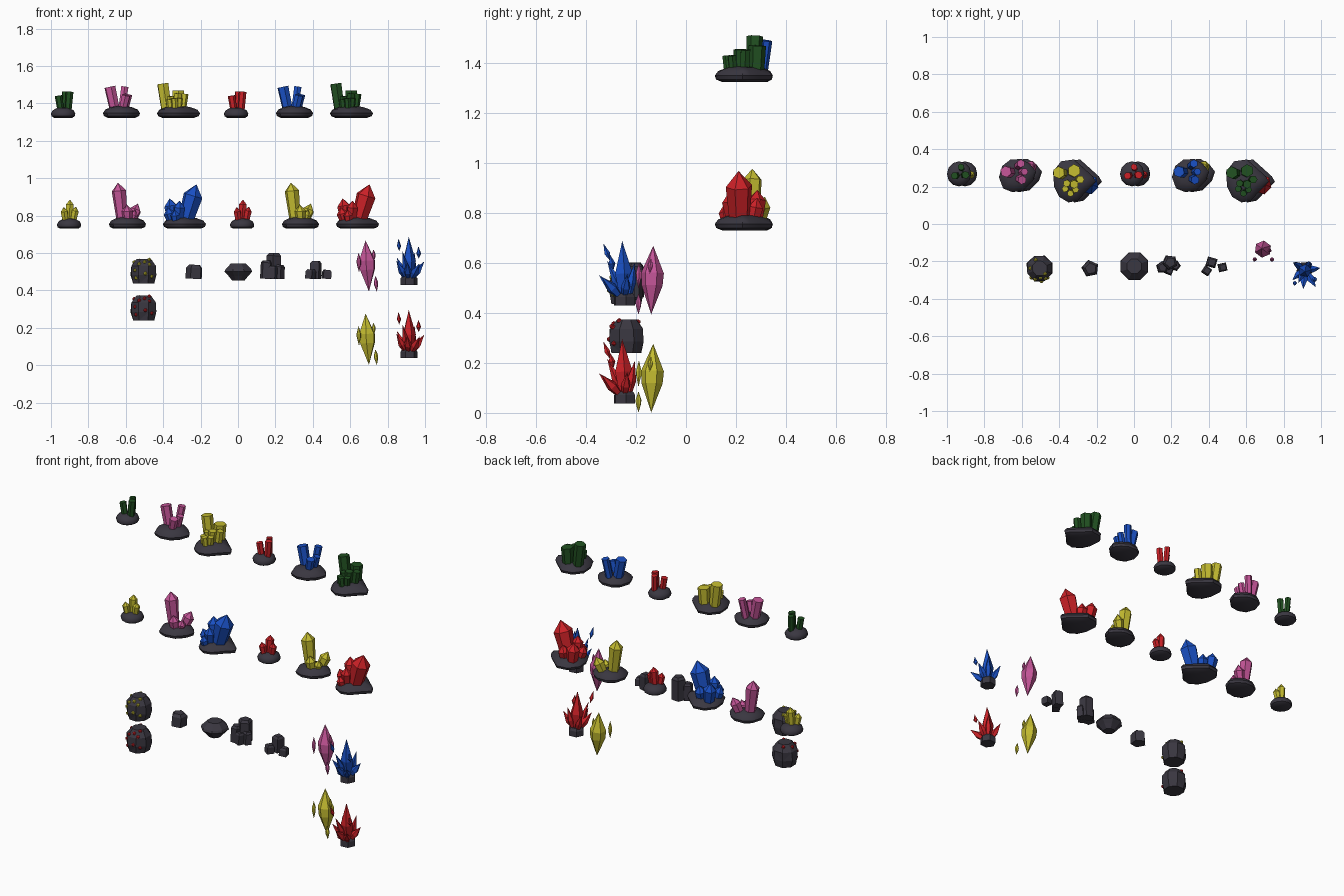
import bpy, bmesh, math, random
from mathutils import Vector
from mathutils.bvhtree import BVHTree

if "Cube" in bpy.data.objects:
    bpy.data.objects.remove(bpy.data.objects["Cube"])

random.seed(4)
COL = {"stone": (.042, .038, .052), "red": (.6, .015, .02), "blue": (.01, .08, .55),
       "yellow": (.55, .5, .03), "green": (.015, .08, .015), "pink": (.55, .09, .31)}
MATS = {}
for k, c in COL.items():
    MATS[k] = bpy.data.materials.new(k)
    MATS[k].diffuse_color = (*c, 1)


def finish(bm, name, col, smooth=False):
    bmesh.ops.recalc_face_normals(bm, faces=bm.faces[:])
    me = bpy.data.meshes.new(name)
    bm.to_mesh(me)
    bm.free()
    me.materials.append(MATS[col])
    ob = bpy.data.objects.new(name, me)
    bpy.context.collection.objects.link(ob)
    if smooth:
        bpy.context.view_layer.objects.active = ob
        ob.select_set(True)
        bpy.ops.object.shade_smooth_by_angle(angle=math.radians(40))
        ob.select_set(False)
    return ob


def loft(bm, rings):
    # skin closed rings; a one-point ring makes a tip, end rings are capped
    vs = [[bm.verts.new(p) for p in r] for r in rings]
    for a, b in zip(vs, vs[1:]):
        n = max(len(a), len(b))
        for i in range(n):
            j = (i + 1) % n
            q = [a[i % len(a)], a[j % len(a)], b[j % len(b)], b[i % len(b)]]
            bm.faces.new(list(dict.fromkeys(q)))
    for r in (vs[0], vs[-1]):
        if len(r) > 2:
            bm.faces.new(r)


def spike(bm, a, b, prof, sides=6, spin=0.3):
    # prism along a-b, prof = (fraction along, radius)
    a, b = Vector(a), Vector(b)
    q = (b - a).to_track_quat('Z', 'Y')
    rings = []
    for t, r in prof:
        c = a.lerp(b, t)
        n = sides if r > 0 else 1
        rings.append([c + q @ Vector((r * math.cos(spin + i * math.tau / n),
                                      r * math.sin(spin + i * math.tau / n), 0)) for i in range(n)])
    loft(bm, rings)


def mound(name, outline, z0, dx, h):
    n = len(outline)
    cx = sum(p[0] for p in outline) / n
    cy = sum(p[1] for p in outline) / n
    prof = [(.75, 0), (.95, .15), (1, .4), (.88, .7), (.55, .93), (.22, 1)]
    bm = bmesh.new()
    loft(bm, [[(cx + (x - cx) * s + dx, cy + (y - cy) * s, z0 + h * t) for x, y in outline]
              for s, t in prof])
    finish(bm, name, "stone", True)


small = [(-.935 + .065 * math.cos(i * math.tau / 12), .268 + .067 * math.sin(i * math.tau / 12))
         for i in range(12)]
medium = [(-.722, .25), (-.705, .31), (-.66, .345), (-.60, .347), (-.555, .32), (-.524, .28),
          (-.54, .23), (-.59, .18), (-.65, .17), (-.70, .19)]
large = [(-.433, .28), (-.39, .335), (-.32, .345), (-.27, .30), (-.22, .255), (-.203, .225),
         (-.25, .18), (-.30, .125), (-.35, .115), (-.40, .145), (-.427, .2)]

# crystals: base x, y, top x, y, height, radius
columns = {
    "small": [(-.945, .26, -.96, .258, .118, .02), (-.91, .262, -.9, .262, .14, .021),
              (-.92, .295, -.925, .305, .14, .018)],
    "medium": [(-.655, .277, -.685, .28, .165, .031), (-.625, .305, -.605, .323, .165, .022),
               (-.62, .245, -.598, .235, .12, .024), (-.61, .275, -.585, .28, .125, .02)],
    "large": [(-.38, .27, -.402, .275, .182, .033), (-.325, .28, -.32, .285, .145, .035),
              (-.33, .215, -.32, .212, .13, .023), (-.355, .22, -.36, .217, .115, .02),
              (-.32, .19, -.312, .183, .105, .018), (-.36, .19, -.368, .188, .098, .018),
              (-.30, .235, -.287, .238, .128, .022), (-.335, .17, -.34, .163, .105, .018)]}
points = {
    "small": [(-.905, .268, -.898, .275, .155, .024), (-.92, .25, -.932, .24, .115, .021),
              (-.885, .265, -.866, .262, .118, .021)],
    "medium": [(-.617, .265, -.642, .265, .246, .039), (-.575, .29, -.535, .315, .134, .032),
               (-.588, .235, -.594, .222, .128, .03), (-.57, .25, -.55, .25, .1, .026)],
    "large": [(-.285, .215, -.222, .21, .237, .054), (-.345, .275, -.365, .285, .162, .038),
              (-.32, .19, -.312, .17, .15, .032), (-.35, .21, -.378, .2, .115, .03),
              (-.33, .165, -.34, .15, .1, .026), (-.295, .265, -.29, .285, .13, .034)]}
rows = [("column", columns, 1.323, 0, ("green", "pink", "yellow", "red", "blue", "green")),
        ("point", points, .73, .032, ("yellow", "pink", "blue", "red", "yellow", "red"))]
for kind, table, z0, shift, cols in rows:
    for i, col in enumerate(cols):
        size = ("small", "medium", "large")[i % 3]
        off = .925 * (i // 3)
        h = {"small": .055, "medium": .062, "large": .062}[size]
        mound(f"{kind}_base_{i}", {"small": small, "medium": medium, "large": large}[size],
              z0, shift + off, h)
        bm = bmesh.new()
        dx = off
        for bx, by, tx, ty, ht, r in table[size]:
            if kind == "column":
                prof = [(0, r * .9), (1, r)]
            else:
                t = max(.5, 1 - 1.15 * r / (ht - .02))
                prof = [(0, r * .75), (t, r), (1, 0)]
            spike(bm, (bx + dx, by, z0 + .025), (tx + dx, ty, z0 + ht), prof)
        finish(bm, f"{kind}_crystals_{i}", col)

# ore boulders with studs on the front and top
studs = [(-.024, .04), (.032, .036), (-.045, .006), (.01, -.012), (-.04, -.035), (.043, -.028),
         (.005, .05)]
for z0, col in ((.436, "yellow"), (.24, "red")):
    rnd = random.Random(7)
    bm = bmesh.new()
    rings = []
    for z, r in ((0, .064), (.045, .074), (.095, .072), (.133, .042)):
        rings.append([(-.505 + r * rnd.uniform(.93, 1.04) * math.cos(i * math.tau / 8 + .39),
                       -.237 + r * rnd.uniform(.95, 1.05) * math.sin(i * math.tau / 8 + .39), z0 + z)
                      for i in range(8)])
    loft(bm, rings)
    bmesh.ops.triangulate(bm, faces=bm.faces[:])
    tree = BVHTree.FromBMesh(bm)
    finish(bm, f"ore_boulder_{col}", "stone")
    bm = bmesh.new()
    rays = [((-.505 + x, -1, z0 + .066 + z), (0, 1, 0)) for x, z in studs]
    rays += [((-.505 + x, -.237 + y, 2), (0, 0, -1)) for x, y in ((-.02, .045), (-.05, .0), (.03, -.03))]
    for o, d in rays:
        hit = tree.ray_cast(Vector(o), Vector(d))[0]
        if hit:
            g = bmesh.ops.create_icosphere(bm, subdivisions=1, radius=.011)
            bmesh.ops.translate(bm, verts=g["verts"], vec=hit)
    finish(bm, f"ore_studs_{col}", col)

# plain rocks: single block, disc, tall stack, three blocks
def blocks(name, items):
    bm = bmesh.new()
    for x, y, r, top, n, spin in items:
        f = max(0.3, 1 - r * .35 / (top - .462))
        spike(bm, (x, y, .462), (x + .004, y, top), [(0, r), (f, r * .97), (1, r * .66)], n, spin)
    finish(bm, name, "stone")


blocks("single_rock", [(-.235, -.238, .047, .537, 5, .2)])
bm = bmesh.new()
spike(bm, (.002, -.226, .452), (.002, -.226, .545), [(0, .035), (.28, .058), (.52, .08), (.66, .074), (1, .042)], 8, .39)
finish(bm, "disc_rock", "stone")
blocks("stacked_rock", [(.19, -.205, .042, .6, 5, .5), (.15, -.232, .034, .56, 5, 0),
                        (.218, -.222, .03, .537, 5, .9), (.185, -.25, .028, .53, 4, .4)])
blocks("scattered_rocks", [(.413, -.205, .036, .557, 4, .5), (.387, -.25, .03, .512, 4, .2),
                           (.472, -.232, .031, .51, 4, 1.0)])

# floating double-ended crystals and shard clusters, one upper and one lower copy each
shards = [  # start, end, radius
    ((.915, -.245, .45), (.913, -.255, .687), .037),
    ((.90, -.25, .46), (.847, -.30, .56), .02), ((.93, -.245, .46), (.996, -.235, .555), .02),
    ((.90, -.235, .46), (.85, -.205, .575), .02), ((.925, -.26, .46), (.972, -.338, .545), .022),
    ((.91, -.26, .46), (.905, -.348, .55), .022), ((.925, -.23, .46), (.945, -.205, .60), .02),
    ((.905, -.25, .46), (.88, -.315, .61), .018)]
loose = [((.862, -.305, .61), (.858, -.33, .677), .012), ((.966, -.29, .57), (.965, -.305, .635), .014)]
floats = [((.70, -.139, .394), (.682, -.131, .668), .046),
          ((.647, -.19, .495), (.645, -.188, .603), .012),
          ((.742, -.19, .393), (.735, -.19, .478), .012),
          ((.728, -.145, .555), (.724, -.14, .62), .01)]
for dz, c1, c2 in ((0, "pink", "blue"), (-.392, "yellow", "red")):
    v = Vector((0, 0, dz))
    bm = bmesh.new()
    for a, b, r in floats:
        spike(bm, Vector(a) + v, Vector(b) + v, [(0, 0), (.42, r * .92), (.6, r), (1, 0)], 6)
    finish(bm, f"floating_crystals_{c1}", c1)
    bm = bmesh.new()
    for a, b, r in shards:
        spike(bm, Vector(a) + v, Vector(b) + v, [(0, r * .5), (.45, r), (1, 0)], 5)
    for a, b, r in loose:
        spike(bm, Vector(a) + v, Vector(b) + v, [(0, 0), (.4, r), (1, 0)], 5)
    finish(bm, f"shard_cluster_{c2}", c2)
    bm = bmesh.new()
    spike(bm, (.914, -.245, .43 + dz), (.914, -.245, .478 + dz), [(0, .046), (.7, .046), (1, .036)], 6, .1)
    finish(bm, f"shard_base_{c2}", "stone")

for m in bpy.data.materials:
    if m.users and not m.is_grease_pencil:
        m.use_nodes = True
        m.node_tree.nodes["Principled BSDF"].inputs["Base Color"].default_value = m.diffuse_color
